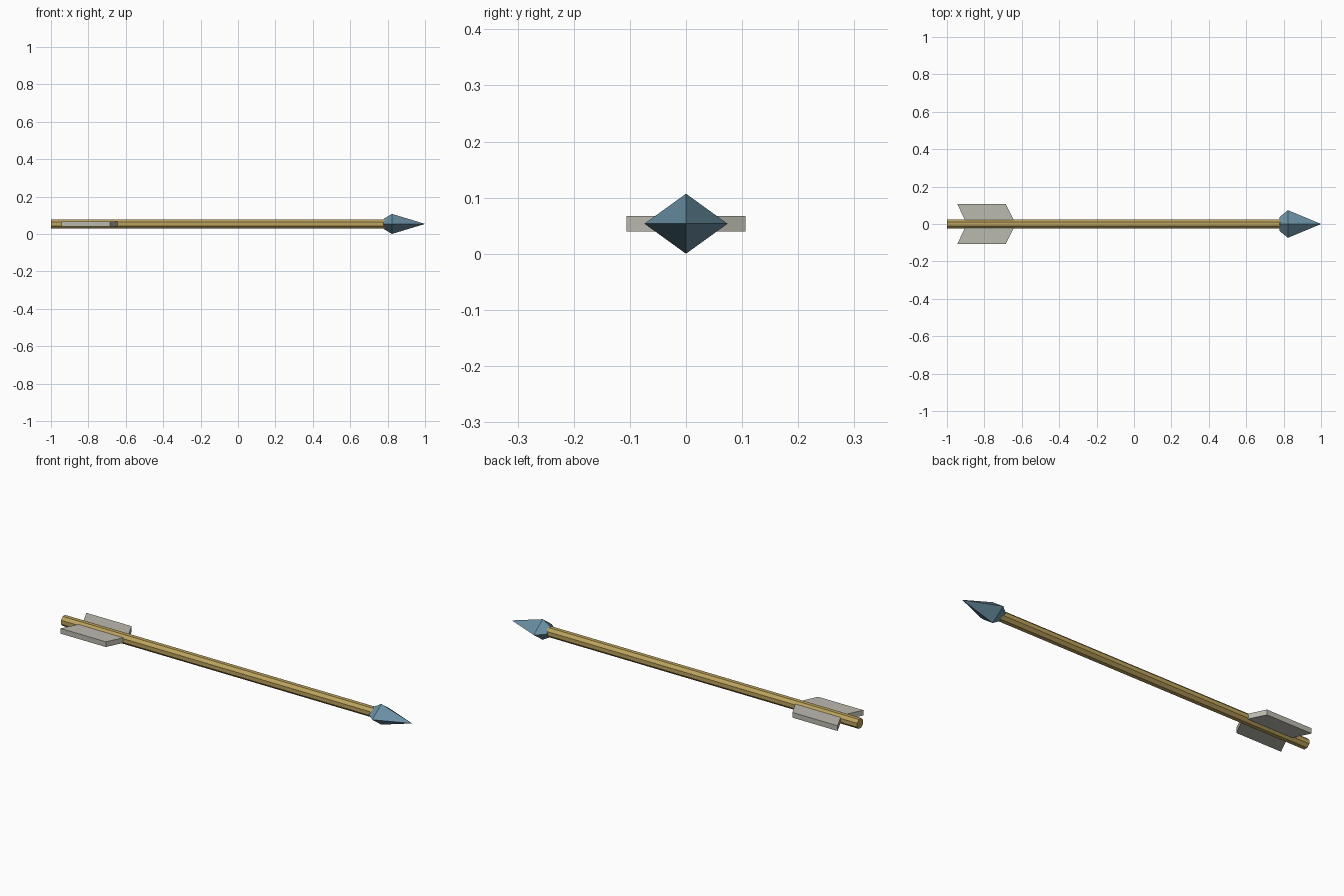
import bpy, bmesh, math
from mathutils import Matrix

if "Cube" in bpy.data.objects:
    bpy.data.objects.remove(bpy.data.objects["Cube"])

ZC = 0.0535  # height of the arrow axis


def material(name, color):
    m = bpy.data.materials.new(name)
    m.diffuse_color = color
    m.use_nodes = True
    m.node_tree.nodes["Principled BSDF"].inputs["Base Color"].default_value = m.diffuse_color
    return m


def loft(name, rings, mat):
    """Bridge closed rings of points (same count each) and cap the ends."""
    bm = bmesh.new()
    loops = [[bm.verts.new(p) for p in ring] for ring in rings]
    n = len(loops[0])
    for a, b in zip(loops, loops[1:]):
        for i in range(n):
            j = (i + 1) % n
            bm.faces.new((a[i], a[j], b[j], b[i]))
    bm.faces.new(loops[0])
    bm.faces.new(loops[-1])
    bmesh.ops.remove_doubles(bm, verts=bm.verts, dist=1e-5)
    bmesh.ops.recalc_face_normals(bm, faces=bm.faces)
    me = bpy.data.meshes.new(name)
    bm.to_mesh(me)
    bm.free()
    ob = bpy.data.objects.new(name, me)
    bpy.context.collection.objects.link(ob)
    me.materials.append(mat)
    return ob


def ring(x, ry, rz, n, phase=0.0):
    angles = [phase + 2 * math.pi * i / n for i in range(n)]
    return [(x, ry * math.cos(a), ZC + rz * math.sin(a)) for a in angles]


wood = material("wood", (0.50, 0.36, 0.11, 1))
steel = material("steel", (0.14, 0.27, 0.36, 1))
feather = material("feather", (0.50, 0.49, 0.43, 1))

# Octagonal shaft
r = 0.0265
loft("shaft", [ring(x, r, r, 8, math.pi / 8) for x in (-1.0, 0.80)], wood)

# Four-sided arrowhead: narrow back, wide shoulder, sharp tip
loft("arrowhead", [ring(x, 0.074 * s, 0.0535 * s, 4)
                   for x, s in ((0.778, 0.5), (0.823, 1.0), (1.0, 0.001))], steel)

# Swept fletching slabs on both sides of the shaft
outline = [(-0.90, 0.015), (-0.64, 0.015), (-0.685, 0.106), (-0.945, 0.106)]
for label, side in (("left", 1), ("right", -1)):
    loft(f"fletching_{label}",
         [[(x, side * y, ZC + dz) for x, y in outline] for dz in (-0.0135, 0.0135)],
         feather)
